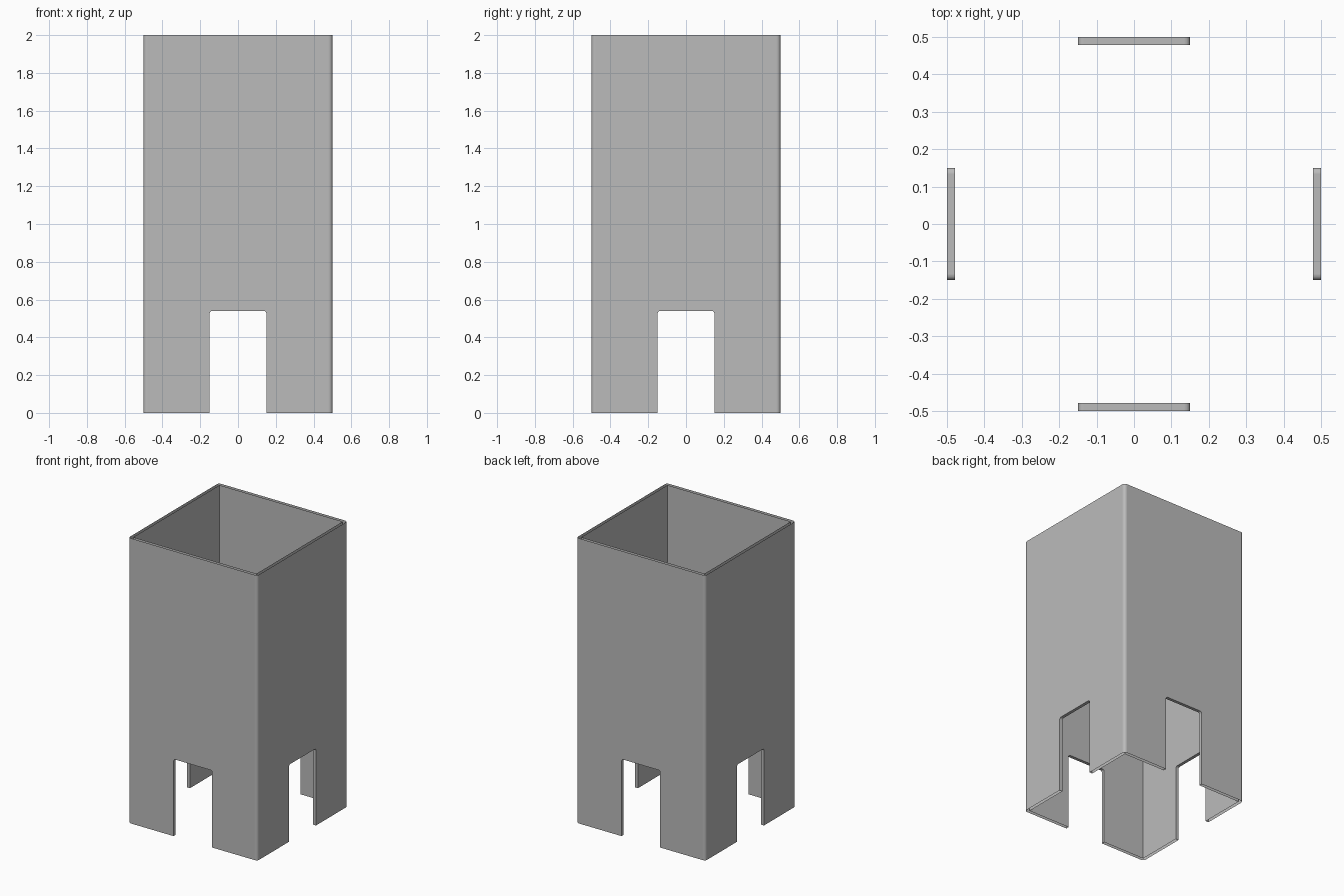
import bpy
import bmesh
import math
from mathutils import Matrix

cube = bpy.data.objects.get("Cube")
if cube:
    bpy.data.objects.remove(cube, do_unlink=True)

HALF, HEIGHT, WALL = 0.5, 2.0, 0.022     # sleeve size and sheet thickness
CORNER = 0.02                            # outer corner radius
SLOT_W, SLOT_H, FILLET = 0.15, 0.54, 0.015
STEPS = 5

grey = bpy.data.materials.new("mid_grey")
grey.use_nodes = True
colour = (0.5, 0.5, 0.5, 1)
grey.diffuse_color = colour
grey.node_tree.nodes["Principled BSDF"].inputs["Base Color"].default_value = colour


def arc(cx, cy, radius, start, end):
    """Points along an arc, angles in degrees."""
    angles = [math.radians(start + (end - start) * i / STEPS) for i in range(STEPS + 1)]
    return [(cx + radius * math.cos(a), cy + radius * math.sin(a)) for a in angles]


# Slot outline, from the lower left foot over to the lower right foot
slot = [(-SLOT_W, 0)]
slot += arc(FILLET - SLOT_W, SLOT_H - FILLET, FILLET, 180, 90)
slot += arc(SLOT_W - FILLET, SLOT_H - FILLET, FILLET, 90, 0)
slot += [(SLOT_W, 0)]


def panel(bm, half_width, y, facing):
    """One wall skin with its slot cut out; returns the slot vertices."""
    outline = [(-half_width, 0)] + slot + [(half_width, 0), (half_width, HEIGHT), (-half_width, HEIGHT)]
    verts = [bm.verts.new((x, y, z)) for x, z in outline]
    bm.faces.new(verts if facing < 0 else verts[::-1])
    return verts[1:1 + len(slot)]


def quads(bm, row_a, row_b):
    """Strip between two rows, smooth where it bends."""
    last = len(row_a) - 2
    for i in range(last + 1):
        face = bm.faces.new((row_a[i], row_a[i + 1], row_b[i + 1], row_b[i]))
        length = (row_a[i + 1].co - row_a[i].co).length
        face.smooth = length < FILLET


bm = bmesh.new()

# Front wall: outer skin, inner skin and the lining of the slot
outer = panel(bm, HALF - CORNER, -HALF, -1)
inner = panel(bm, HALF - WALL, WALL - HALF, 1)
quads(bm, inner, outer)

# Rounded outer corner beside the front wall
bend = arc(HALF - CORNER, CORNER - HALF, CORNER, -90, 0)
low = [bm.verts.new((x, y, 0)) for x, y in bend]
high = [bm.verts.new((x, y, HEIGHT)) for x, y in bend]
quads(bm, low, high)

# Repeat the wall and corner around the sleeve; the ends stay open
source = bm.verts[:] + bm.edges[:] + bm.faces[:]
for turn in range(1, 4):
    copy = bmesh.ops.duplicate(bm, geom=source)["geom"]
    bmesh.ops.rotate(bm, cent=(0, 0, 0), matrix=Matrix.Rotation(turn * math.pi / 2, 3, 'Z'),
                     verts=[v for v in copy if isinstance(v, bmesh.types.BMVert)])
bmesh.ops.remove_doubles(bm, verts=bm.verts[:], dist=0.0001)

mesh = bpy.data.meshes.new("square_sleeve")
bm.to_mesh(mesh)
bm.free()
mesh.materials.append(grey)
sleeve = bpy.data.objects.new("square_sleeve", mesh)
bpy.context.collection.objects.link(sleeve)
